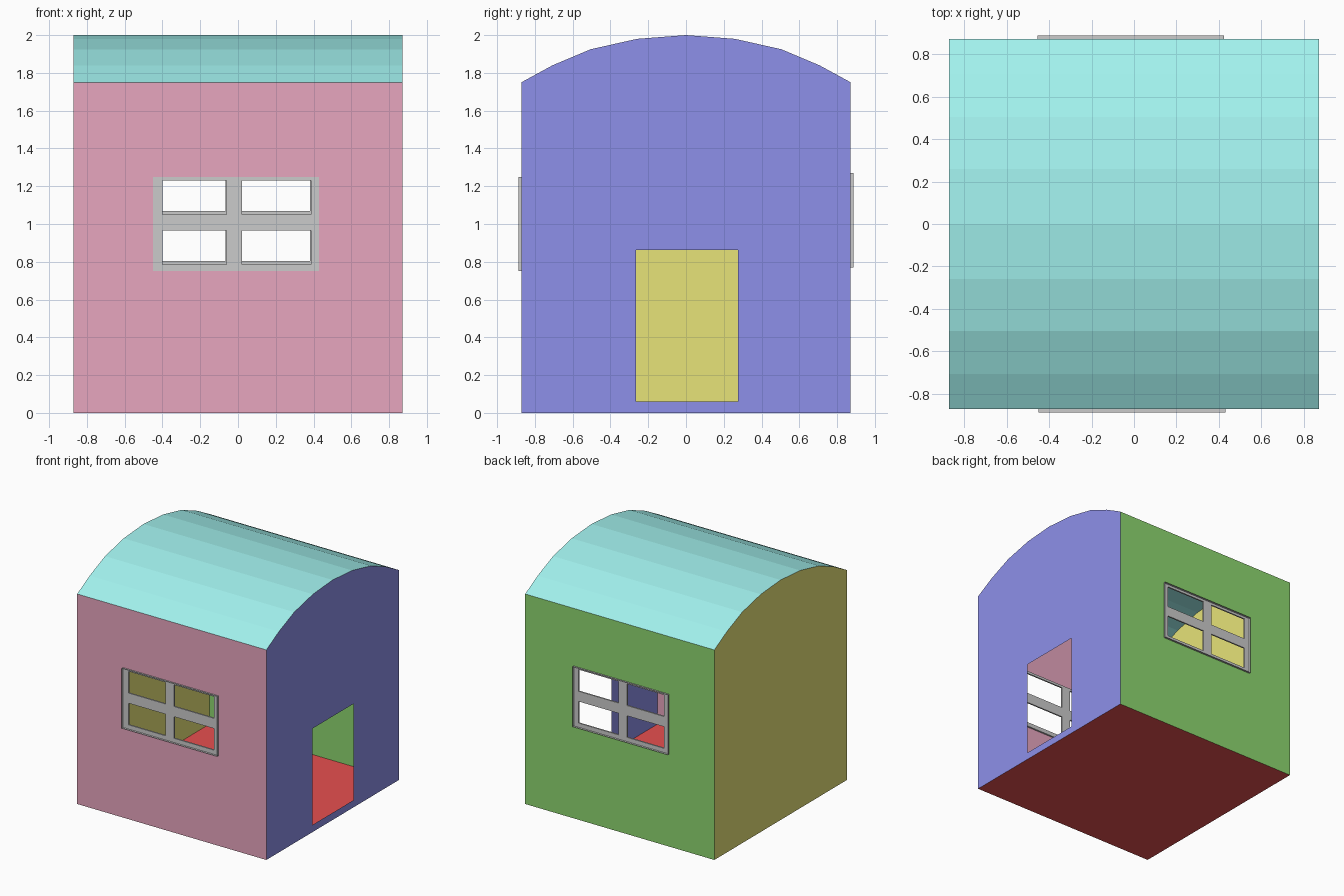
import bpy
import bmesh
from mathutils import Vector

if "Cube" in bpy.data.objects:
    bpy.data.objects.remove(bpy.data.objects["Cube"])

W = 0.872      # half width of the house
EAVE = 1.75    # height where the roof starts


def material(name, rgb):
    m = bpy.data.materials.new(name)
    m.diffuse_color = (*rgb, 1)
    m.use_nodes = True
    m.node_tree.nodes["Principled BSDF"].inputs["Base Color"].default_value = m.diffuse_color
    return m


def make(name, polys, outward=None, mat=None):
    """Object from polygons; faces turned towards the outward direction."""
    bm = bmesh.new()
    for p in polys:
        f = bm.faces.new([bm.verts.new(c) for c in p])
        f.normal_update()
        if outward and f.normal.dot(Vector(outward)) < 0:
            f.normal_flip()
    bmesh.ops.remove_doubles(bm, verts=bm.verts, dist=1e-5)
    me = bpy.data.meshes.new(name)
    bm.to_mesh(me)
    bm.free()
    ob = bpy.data.objects.new(name, me)
    bpy.context.collection.objects.link(ob)
    if mat:
        me.materials.append(mat)
    return ob


def lattice(us, zs, y, holes):
    """Upright sheet at y split into cells, leaving out the hole cells."""
    return [[(us[i], y, zs[j]), (us[i + 1], y, zs[j]),
             (us[i + 1], y, zs[j + 1]), (us[i], y, zs[j + 1])]
            for i in range(len(us) - 1) for j in range(len(zs) - 1)
            if (i, j) not in holes]


# arched roof outline (y, z), mirrored about the ridge
half = [(-W, EAVE), (-0.707, 1.84), (-0.505, 1.925), (-0.26, 1.98)]
arch = half + [(0, 2.0)] + [(-y, z) for y, z in reversed(half)]
roof = [[(-W, *a), (W, *a), (W, *b), (-W, *b)] for a, b in zip(arch, arch[1:])]
make("roof", roof, (0, 0, 1), material("roof_teal", (0.36, 0.88, 0.85)))

# floor
make("floor", [[(-W, -W, 0), (W, -W, 0), (W, W, 0), (-W, W, 0)]], (0, 0, 1),
     material("floor_red", (0.80, 0.08, 0.08)))

# left end wall
make("left_wall", [[(-W, -W, 0), (-W, W, 0)] + [(-W, y, z) for y, z in reversed(arch)]],
     (-1, 0, 0), material("wall_yellow", (0.80, 0.77, 0.19)))

# right end wall around the doorway
d0, d1, sill, head = -0.265, 0.275, 0.06, 0.863


def panel(y0, y1, z0, z1):
    return [(W, y0, z0), (W, y1, z0), (W, y1, z1), (W, y0, z1)]


right = [panel(-W, d0, sill, head), panel(d1, W, sill, head),
         [(W, y, 0) for y in (-W, W)] + [(W, y, sill) for y in (W, d1, d0, -W)],
         [(W, y, head) for y in (-W, d0, d1, W)] + [(W, y, z) for y, z in reversed(arch)]]
make("right_wall", right, (1, 0, 0), material("wall_blue", (0.27, 0.28, 0.82)))

# front and back walls, each with a four-pane window
for side, s, rgb, dz, dx in (("front", -1, (0.80, 0.38, 0.52), 0, 0),
                             ("back", 1, (0.27, 0.68, 0.16), 0.02, -0.005)):
    x0, x1, z0, z1 = -0.45 + dx, 0.43 + dx, 0.75 + dz, 1.25 + dz
    make(side + "_wall", lattice([-W, x0, x1, W], [0, z0, z1, EAVE], s * W, {(1, 1)}),
         (0, s, 0), material(side + "_wall_colour", rgb))

    # window bars, slightly recessed behind the rim
    xs = [x + dx for x in (-0.45, -0.40, -0.06, 0.02, 0.387, 0.43)]
    zs = [z + dz for z in (0.75, 0.785, 0.965, 1.05, 1.23, 1.25)]
    bars = make(side + "_window_bars",
                lattice(xs, zs, s * (W - 0.002), {(1, 1), (1, 3), (3, 1), (3, 3)}), (0, s, 0))
    mod = bars.modifiers.new("thickness", "SOLIDIFY")
    mod.thickness = 0.012

    # thin projecting rim
    ring = [(x0, z0), (x1, z0), (x1, z1), (x0, z1)]
    rim = []
    for i in range(4):
        a, b = ring[i], ring[(i + 1) % 4]
        ya, yb = s * (W - 0.012), s * (W + 0.016)
        quad = [(a[0], ya, a[1]), (b[0], ya, b[1]), (b[0], yb, b[1]), (a[0], yb, a[1])]
        rim.append(quad if s > 0 else quad[::-1])
    make(side + "_window_rim", rim)
